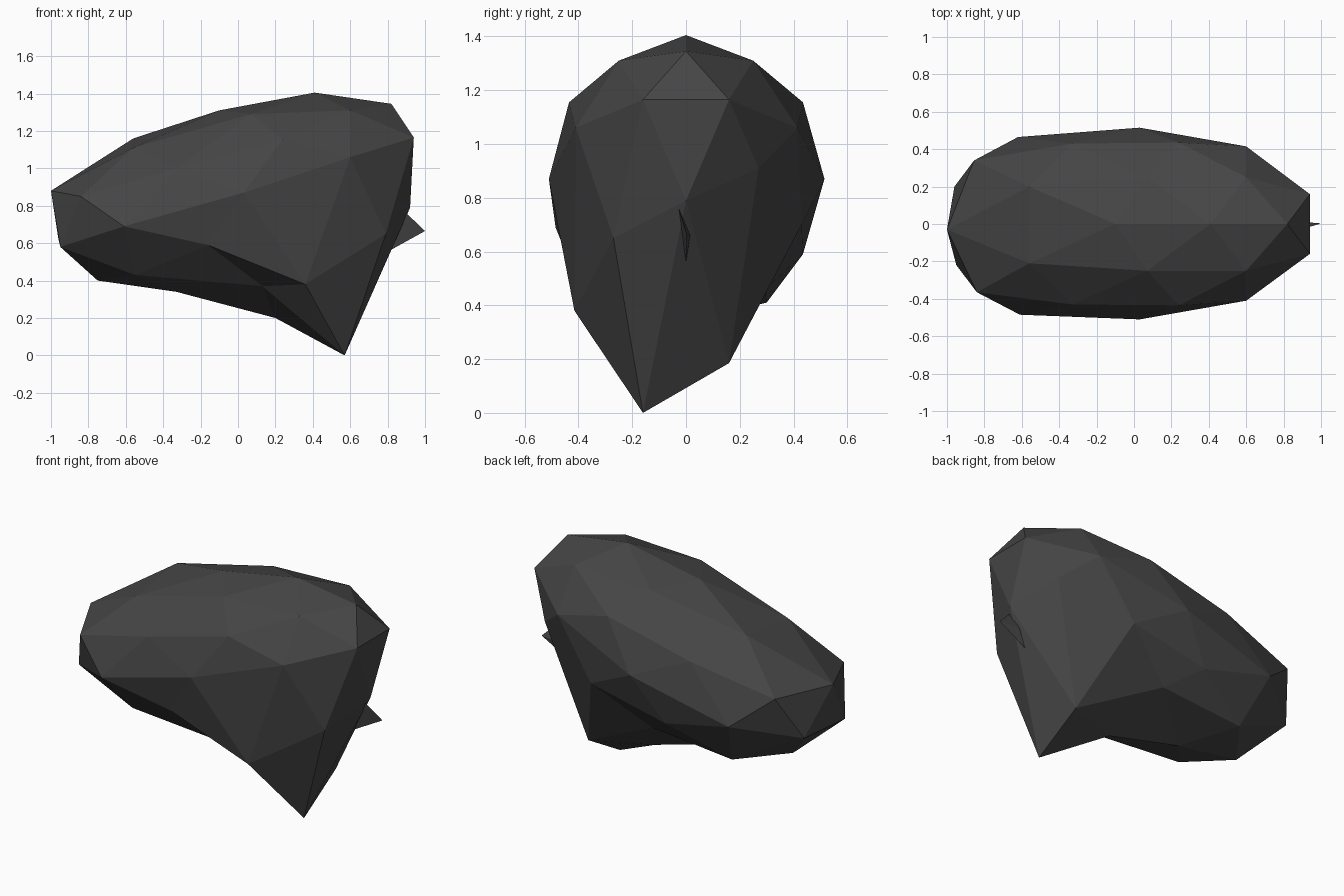
import bpy
import bmesh
from mathutils import Vector

cube = bpy.data.objects.get("Cube")
if cube:
    bpy.data.objects.remove(cube, do_unlink=True)

# One dark stone colour
stone = bpy.data.materials.new("dark_stone")
stone.use_nodes = True
colour = (0.06, 0.06, 0.06, 1)
stone.diffuse_color = colour
stone.node_tree.nodes["Principled BSDF"].inputs["Base Color"].default_value = colour


def finish(name, bm):
    """Turn a bmesh into a flat shaded stone object."""
    bmesh.ops.recalc_face_normals(bm, faces=bm.faces)
    mesh = bpy.data.meshes.new(name)
    bm.to_mesh(mesh)
    bm.free()
    mesh.materials.append(stone)
    obj = bpy.data.objects.new(name, mesh)
    bpy.context.collection.objects.link(obj)
    return obj


def hull(points):
    """Wrap points in a triangulated skin."""
    bm = bmesh.new()
    verts = [bm.verts.new(p) for p in points]
    bmesh.ops.convex_hull(bm, input=verts)
    return bm, verts


# Boulder: a faceted ball whose points are pulled to the rock's shape.
# Each entry pairs a direction on the ball (along, up) with its place on the rock.
phi = (1 + 5 ** 0.5) / 2
ball, rock = [], []


def place(direction, position):
    ball.append(Vector(direction).normalized())
    rock.append(Vector(position))


# Middle ridge: along, up, then x, y, z
ridge = [
    (1, 0, 0.92, 0, 0.79), (1, phi, 0.82, 0, 1.345), (0, 1, 0.41, 0, 1.405),
    (-1, phi, -0.1, 0, 1.31), (-1, 0, -1, -0.03, 0.88),
    (-1, -phi, -0.75, 0.01, 0.4), (0, -1, -0.33, 0, 0.34),
    (1, -phi, 0.2, 0.02, 0.2),
]
for along, up, x, y, z in ridge:
    place((along, 0, up), (x, y, z))

# Flanks: ball direction, then (x, y, z) on the front and on the back
p, q = phi, phi * phi
flanks = [
    ((q, 1, p), (0.94, -0.16, 1.165), (0.94, 0.16, 1.165)),
    ((q, 1, -p), (0.57, -0.16, 0), (0.566, 0.16, 0.185)),
    ((-q, 1, p), (-0.56, -0.21, 1.11), (-0.56, 0.2, 1.16)),
    ((-q, 1, -p), (-0.95, -0.22, 0.58), (-0.96, 0.2, 0.62)),
    ((p, 0 + 1, 0), (0.79, -0.27, 0.65), (0.79, 0.27, 0.91)),
    ((-p, 1, 0), (-0.84, -0.365, 0.85), (-0.855, 0.34, 0.89)),
    ((1, p, q), (0.6, -0.25, 1.31), (0.6, 0.25, 1.31)),
    ((-1, p, q), (0.07, -0.25, 1.29), (0.07, 0.25, 1.29)),
    ((1, p, -q), (0.13, -0.25, 0.37), (0.03, 0.295, 0.46)),
    ((-1, p, -q), (-0.55, -0.26, 0.43), (-0.53, 0.3, 0.41)),
    ((p, q, 1), (0.6, -0.41, 1.06), (0.6, 0.415, 1.06)),
    ((-p, q, 1), (-0.33, -0.43, 1.0), (-0.33, 0.43, 1.02)),
    ((p, q, -1), (0.36, -0.415, 0.38), (0.36, 0.43, 0.7)),
    ((-p, q, -1), (-0.61, -0.485, 0.69), (-0.62, 0.465, 0.7)),
    ((0, p, 1), (0.24, -0.435, 1.155), (0.24, 0.435, 1.155)),
    ((0, p, -1), (-0.16, -0.445, 0.59), (-0.16, 0.435, 0.59)),
    ((0, 1, 0), (0.03, -0.51, 0.87), (0.03, 0.515, 0.87)),
]
for (along, side, up), front, back in flanks:
    place((along, -side, up), front)
    place((along, side, up), back)

bm, verts = hull(ball)
for vert, target in zip(verts, rock):
    vert.co = target
finish("boulder", bm)

# Thin shard poking out of the end face
bm, _ = hull([(0.89, -0.03, 0.77), (0.81, 0, 0.56), (1, 0.003, 0.665), (0.86, 0.015, 0.66)])
finish("stone_shard", bm)
